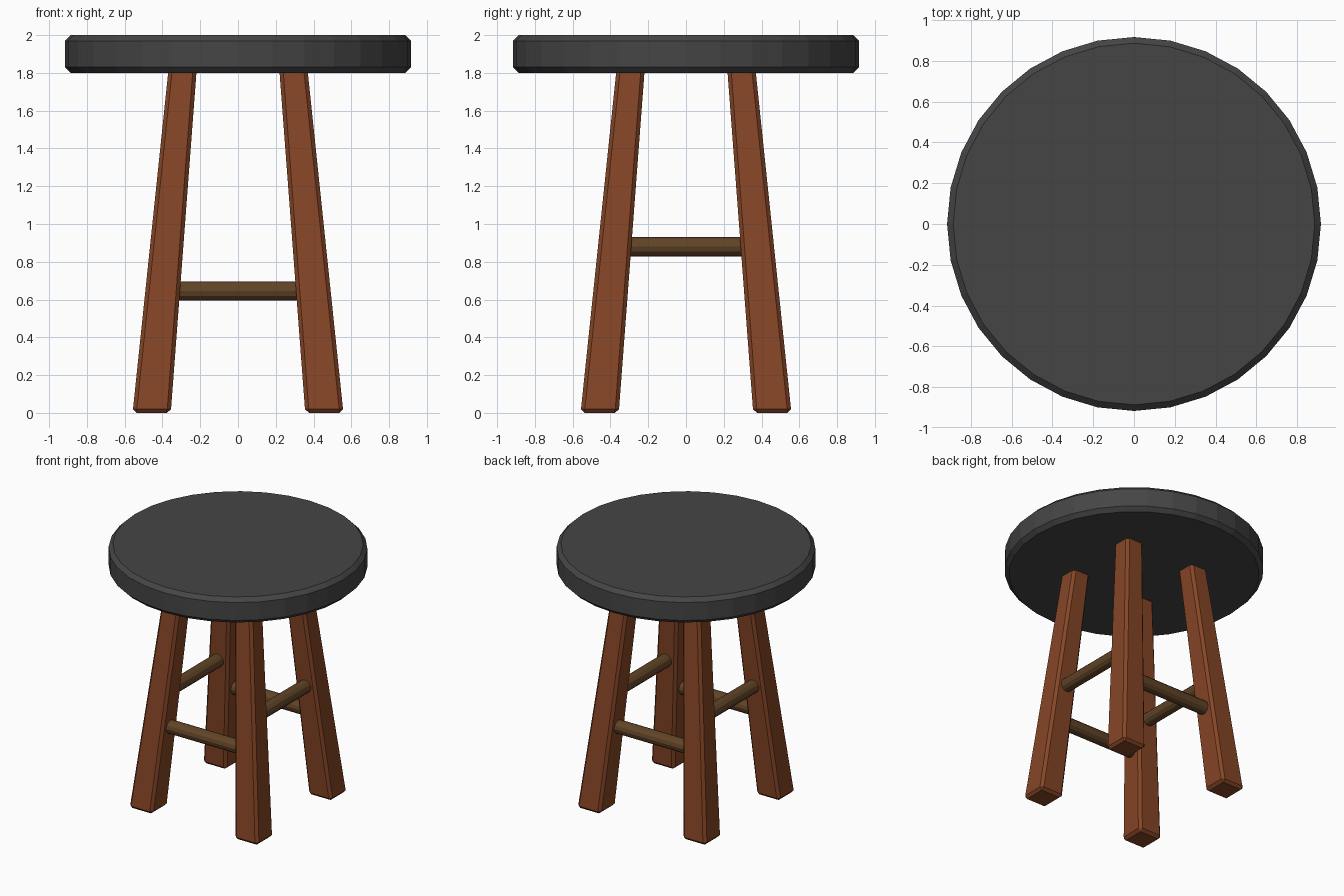
import bpy
from math import pi

default = bpy.data.objects.get("Cube")
if default:
    bpy.data.objects.remove(default, do_unlink=True)


def material(name, rgb):
    m = bpy.data.materials.new(name)
    m.use_nodes = True
    colour = (*rgb, 1)
    m.diffuse_color = colour
    m.node_tree.nodes["Principled BSDF"].inputs["Base Color"].default_value = colour
    return m


def finish(obj, name, mat, chamfer=0):
    obj.name = name
    obj.data.materials.append(mat)
    if chamfer:
        bevel = obj.modifiers.new("chamfer", "BEVEL")
        bevel.width = chamfer
        bevel.segments = 1
        bevel.limit_method = "ANGLE"
    return obj


charcoal = material("charcoal", (0.06, 0.06, 0.06))
red_wood = material("red_brown_wood", (0.235, 0.06, 0.019))
dark_wood = material("dark_brown_wood", (0.12, 0.058, 0.02))

SEAT_BOTTOM, SEAT_TOP, LEG_TOP = 1.8, 2.0, 1.86


def leg_centre(z):
    """Distance of the splayed leg axis from the middle, on both x and y."""
    return 0.457 - 0.09 * z


def leg_half(z):
    """Half the thickness of the tapered leg."""
    return 0.101 - 0.0145 * z


# Seat: chamfered round slab
bpy.ops.mesh.primitive_cylinder_add(
    vertices=32, radius=0.917, depth=SEAT_TOP - SEAT_BOTTOM,
    location=(0, 0, (SEAT_TOP + SEAT_BOTTOM) / 2))
finish(bpy.context.object, "seat", charcoal, 0.03)

# Legs: tapered, splayed square posts
for sx, x_name in ((1, "left"), (-1, "right")):
    for sy, y_name in ((-1, "front"), (1, "back")):
        bpy.ops.mesh.primitive_cube_add(size=2)
        leg = bpy.context.object
        for v in leg.data.vertices:
            z = LEG_TOP if v.co.z > 0 else 0
            v.co = (sx * leg_centre(z) + v.co.x * leg_half(z),
                    sy * leg_centre(z) + v.co.y * leg_half(z), z)
        finish(leg, f"{y_name}_{x_name}_leg", red_wood, 0.02)


# Stretchers: low pair across the front and back, high pair along the sides
def stretcher(name, z, side, along_x):
    c = leg_centre(z)
    bpy.ops.mesh.primitive_cylinder_add(
        vertices=12, radius=0.051, depth=2 * c,
        location=(0, side * c, z) if along_x else (side * c, 0, z),
        rotation=(0, pi / 2, 0) if along_x else (pi / 2, 0, 0))
    finish(bpy.context.object, name, dark_wood)


for side, name in ((-1, "front"), (1, "back")):
    stretcher(f"{name}_stretcher", 0.645, side, True)
for side, name in ((-1, "right"), (1, "left")):
    stretcher(f"{name}_stretcher", 0.88, side, False)
